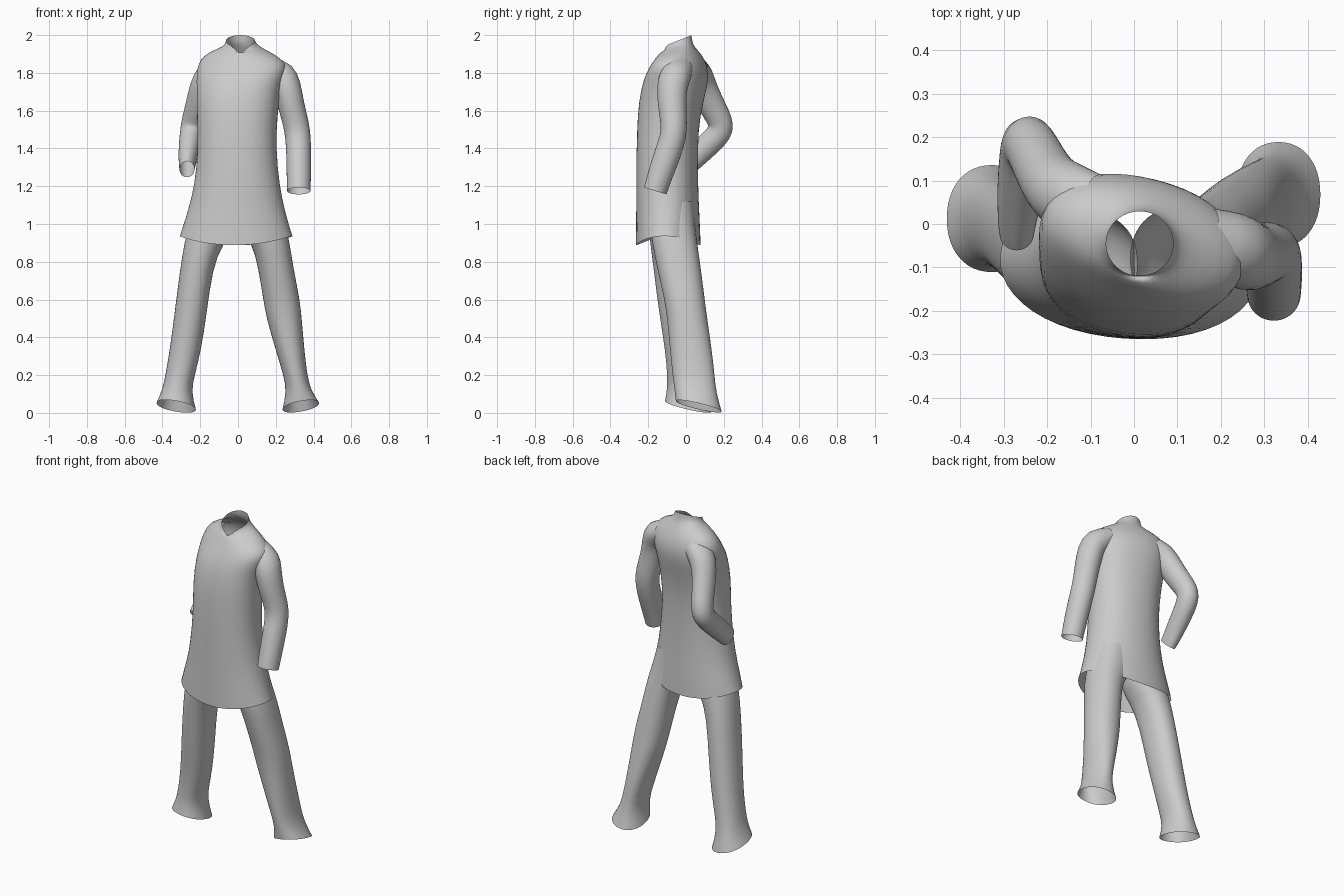
import bpy, bmesh
from math import sin, cos, tau, radians, copysign
from mathutils import Vector

SEG = 24


def spow(v, p):
    return copysign(abs(v) ** p, v)


def loft(name, rings):
    """Skin a list of vertex rings into an open smooth tube."""
    bm = bmesh.new()
    rows = [[bm.verts.new(p) for p in ring] for ring in rings]
    for a, b in zip(rows, rows[1:]):
        for i in range(SEG):
            j = (i + 1) % SEG
            bm.faces.new((a[i], a[j], b[j], b[i]))
    bmesh.ops.recalc_face_normals(bm, faces=bm.faces)
    mesh = bpy.data.meshes.new(name)
    bm.to_mesh(mesh)
    bm.free()
    for p in mesh.polygons:
        p.use_smooth = True
    obj = bpy.data.objects.new(name, mesh)
    bpy.context.collection.objects.link(obj)
    sub = obj.modifiers.new("Smooth", "SUBSURF")
    sub.levels = sub.render_levels = 1
    return obj


def flat_ring(z, cx, cy, rx, ry, rot=0, tx=0, ty=0, power=1.0):
    """Rounded horizontal ring, turned by rot degrees and tilted by tx, ty."""
    pts, r = [], radians(rot)
    for i in range(SEG):
        a = tau * i / SEG
        u, v = rx * spow(cos(a), power), ry * spow(sin(a), power)
        x, y = u * cos(r) - v * sin(r), u * sin(r) + v * cos(r)
        pts.append(Vector((cx + x, cy + y, z + tx * x + ty * y)))
    return pts


def sleeve(name, path):
    """Tube along (x, y, z, radius across, radius in depth) points."""
    pts = [Vector(p[:3]) for p in path]
    rings = []
    for i, p in enumerate(path):
        t1 = (pts[i] - pts[max(i - 1, 0)]).normalized()
        t2 = (pts[min(i + 1, len(pts) - 1)] - pts[i]).normalized()
        t = (t1 + t2).normalized()
        side = Vector((0, 1, 0)).cross(t) if abs(t.y) < 0.5 else Vector((1, 0, 0))
        side = (side - t * side.dot(t)).normalized()
        if side.x < 0:
            side = -side
        up = t.cross(side)
        rings.append([pts[i] + side * p[3] * cos(tau * k / SEG)
                      + up * p[4] * sin(tau * k / SEG) for k in range(SEG)])
    return loft(name, rings)


def trouser_leg(name, rows, sign):
    """Rows of z, xmin, xmax, ymin, ymax; the cuff is tilted."""
    rings = []
    for k, (z, x0, x1, y0, y1) in enumerate(rows):
        tilt = {len(rows) - 1: 1.0, len(rows) - 2: 0.4}.get(k, 0)
        rings.append(flat_ring(z, (x0 + x1) / 2, (y0 + y1) / 2, (x1 - x0) / 2,
                               (y1 - y0) / 2, 0, sign * 0.17 * tilt, -0.23 * tilt, 0.92))
    return loft(name, rings)


# Tunic body: twisted rings from hem to neck
tunic = [flat_ring(*r) for r in (
    (0.92, -0.01, -0.094, 0.302, 0.172, -4, 0, 0, 0.95),
    (0.98, -0.01, -0.095, 0.287, 0.170, -4, 0, 0, 0.95),
    (1.08, -0.008, -0.097, 0.257, 0.167, -4, 0, 0, 0.95),
    (1.20, -0.005, -0.100, 0.228, 0.165, -4, 0, 0, 0.92),
    (1.40, -0.005, -0.100, 0.207, 0.162, -6, 0, 0, 0.9),
    (1.58, -0.005, -0.092, 0.215, 0.164, -8, 0, 0, 0.88),
    (1.72, 0.005, -0.063, 0.226, 0.172, -12, 0, 0, 0.88),
    (1.80, 0.018, -0.045, 0.245, 0.155, -16, 0, 0, 0.9),
    (1.86, 0.025, -0.040, 0.240, 0.128, -17, -0.03, 0.05, 0.95),
    (1.905, 0.022, -0.042, 0.180, 0.102, -16, -0.02, 0.1, 1),
    (1.93, 0.018, -0.045, 0.110, 0.085, -8, 0, 0.2, 1),
    (1.95, 0.015, -0.045, 0.084, 0.078, 0, 0, 0.3, 1),
    (1.97, 0.013, -0.045, 0.078, 0.075, 0, 0, 0.4, 1))]
# Hem drops at front and back; collar opens in a V at the front
for i, p in enumerate(tunic[0]):
    p.z += 0.017 - 0.05 * sin(tau * i / SEG) ** 2
F = SEG * 3 // 4
for ring, dip in ((tunic[-1], 0.04), (tunic[-2], 0.03)):
    for off, f in ((0, 1), (-1, 0.6), (1, 0.6), (-2, 0.25), (2, 0.25)):
        ring[F + off].z -= dip * f
loft("tunic_body", tunic)

# Sleeves: one bent backwards, one hanging slightly forwards
sleeve("bent_sleeve", [
    (-0.09, 0.045, 1.83, 0.06, 0.07), (-0.155, 0.06, 1.79, 0.08, 0.085),
    (-0.192, 0.09, 1.72, 0.068, 0.075), (-0.22, 0.145, 1.61, 0.062, 0.07),
    (-0.238, 0.18, 1.55, 0.06, 0.068), (-0.246, 0.187, 1.50, 0.06, 0.070),
    (-0.253, 0.155, 1.455, 0.058, 0.066), (-0.262, 0.08, 1.385, 0.054, 0.063),
    (-0.27, 0.0, 1.31, 0.044, 0.06), (-0.27, -0.022, 1.29, 0.040, 0.058)])
sleeve("hanging_sleeve", [
    (0.16, -0.03, 1.83, 0.06, 0.07), (0.232, -0.055, 1.79, 0.085, 0.085),
    (0.262, -0.075, 1.73, 0.075, 0.082), (0.28, -0.075, 1.63, 0.07, 0.076),
    (0.308, -0.063, 1.53, 0.069, 0.07), (0.318, -0.067, 1.46, 0.068, 0.069),
    (0.322, -0.098, 1.37, 0.066, 0.072), (0.322, -0.14, 1.25, 0.065, 0.066),
    (0.322, -0.163, 1.175, 0.062, 0.063)])

# Trouser legs with flared cuffs
trouser_leg("left_trouser_leg", [
    (1.12, -0.23, 0.01, -0.21, 0.03), (0.98, -0.265, 0.0, -0.20, 0.04),
    (0.90, -0.285, -0.08, -0.19, 0.045), (0.76, -0.307, -0.135, -0.172, 0.055),
    (0.54, -0.335, -0.163, -0.145, 0.075), (0.33, -0.362, -0.195, -0.11, 0.09),
    (0.20, -0.385, -0.228, -0.10, 0.10), (0.12, -0.40, -0.248, -0.10, 0.112),
    (0.035, -0.432, -0.222, -0.112, 0.137)], -1)
trouser_leg("right_trouser_leg", [
    (1.12, -0.01, 0.22, -0.20, 0.04), (0.98, 0.0, 0.255, -0.19, 0.05),
    (0.90, 0.075, 0.275, -0.18, 0.06), (0.76, 0.108, 0.295, -0.152, 0.08),
    (0.60, 0.133, 0.328, -0.115, 0.10), (0.50, 0.15, 0.338, -0.10, 0.113),
    (0.33, 0.20, 0.352, -0.085, 0.138), (0.20, 0.24, 0.367, -0.072, 0.152),
    (0.12, 0.257, 0.385, -0.062, 0.16), (0.035, 0.235, 0.43, -0.055, 0.19)], 1)
